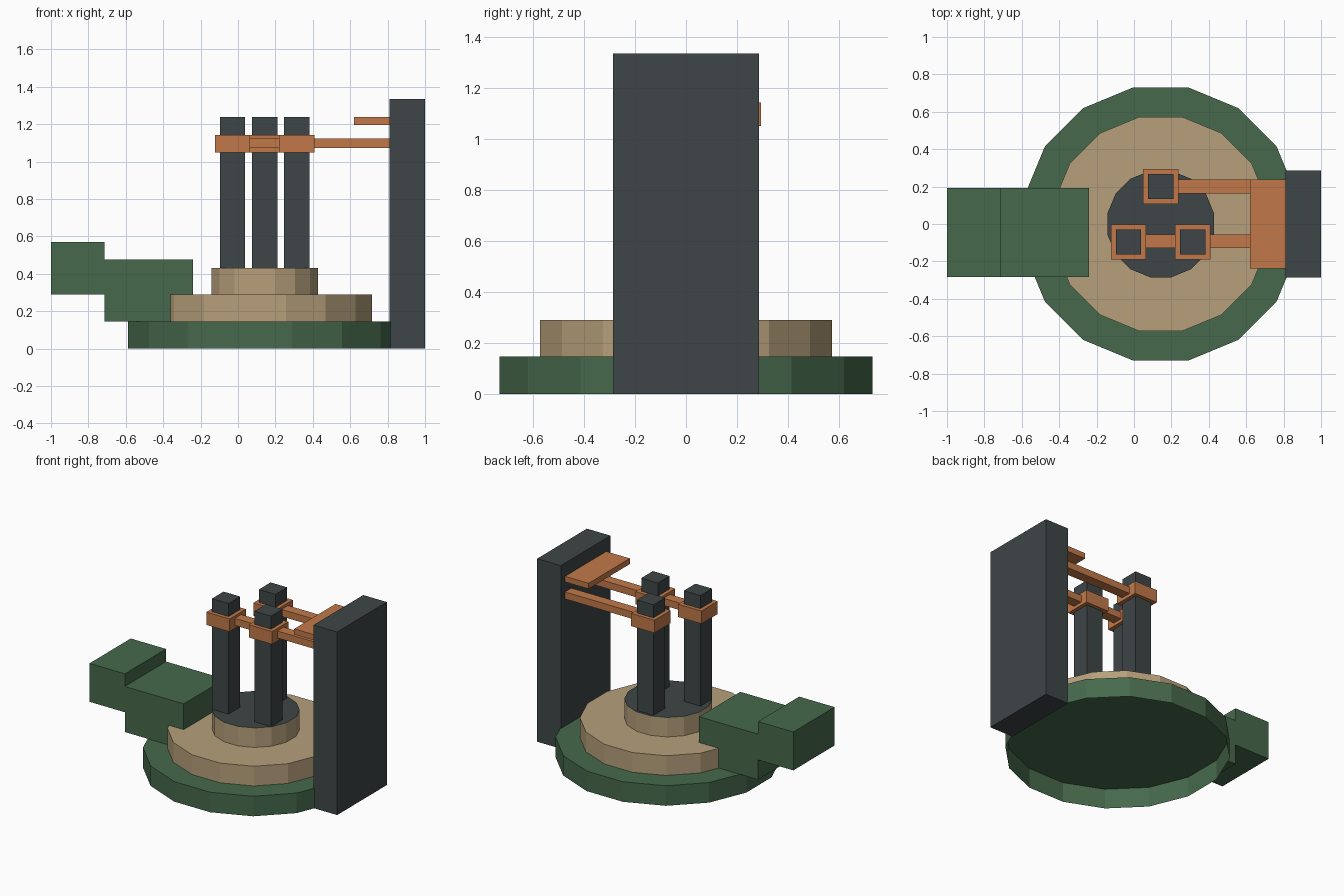
import bpy
import bmesh
import math
from mathutils import Matrix

cube = bpy.data.objects.get("Cube")
if cube:
    bpy.data.objects.remove(cube, do_unlink=True)


def material(name, rgb):
    """Flat colour from 0-255 sRGB, stored as linear."""
    lin = [((c / 255 + 0.055) / 1.055) ** 2.4 for c in rgb] + [1.0]
    mat = bpy.data.materials.new(name)
    mat.use_nodes = True
    mat.diffuse_color = lin
    mat.node_tree.nodes["Principled BSDF"].inputs["Base Color"].default_value = lin
    return mat


green = material("dark_green", (70, 105, 76))
tan = material("sand", (183, 160, 123))
charcoal = material("charcoal", (62, 70, 71))
copper = material("copper", (193, 121, 73))


def finish(name, bm, *mats):
    mesh = bpy.data.meshes.new(name)
    bm.to_mesh(mesh)
    bm.free()
    for mat in mats:
        mesh.materials.append(mat)
    obj = bpy.data.objects.new(name, mesh)
    bpy.context.collection.objects.link(obj)
    return obj


def box(name, mat, xs, ys, zs):
    """Box from its extents along each axis."""
    bm = bmesh.new()
    bmesh.ops.create_cube(bm, size=1)
    spans = (xs, ys, zs)
    for v in bm.verts:
        v.co = [(a + b) / 2 + c * (b - a) for c, (a, b) in zip(v.co, spans)]
    return finish(name, bm, mat)


CENTRE = 0.143
SIDES = 16


def tier(name, mat, apothem, z0, z1, top):
    """Sixteen-sided shell, open underneath, with a flat side toward each axis."""
    radius = apothem / math.cos(math.pi / SIDES)
    bm = bmesh.new()
    bmesh.ops.create_cone(
        bm, cap_ends=True, segments=SIDES, radius1=radius, radius2=radius,
        depth=z1 - z0,
        matrix=Matrix.Translation((CENTRE, 0, (z0 + z1) / 2))
        @ Matrix.Rotation(math.pi / SIDES, 4, "Z"))
    bm.normal_update()
    underside = [f for f in bm.faces if f.normal.z < -0.9]
    bmesh.ops.delete(bm, geom=underside, context="FACES_ONLY")
    for f in bm.faces:
        f.material_index = int(f.normal.z > 0.9)
    return finish(name, bm, mat, top)


# Stepped round base
tier("base_tier", green, 0.731, 0, 0.146, green)
tier("middle_tier", tan, 0.573, 0.146, 0.29, tan)
tier("top_tier", tan, 0.285, 0.29, 0.432, charcoal)

# Access blocks on one side
box("inner_block", green, (-0.715, -0.24), (-0.283, 0.192), (0.146, 0.478))
box("outer_block", green, (-1.0, -0.715), (-0.283, 0.192), (0.29, 0.57))

# Service tower and its shelf
box("tower", charcoal, (0.81, 1.0), (-0.286, 0.286), (0, 1.335))
box("shelf", copper, (0.62, 0.81), (-0.238, 0.237), (1.197, 1.238))

# Columns with square collars
columns = {"left_front": (0.314, -0.096), "right_front": (-0.029, -0.096),
           "back": (0.143, 0.2)}
for label, (x, y) in columns.items():
    for part, mat, r, zs in (("column", charcoal, 0.067, (0.432, 1.238)),
                             ("collar", copper, 0.094, (1.05, 1.143))):
        box(label + "_" + part, mat, (x - r, x + r), (y - r, y + r), zs)

# Arms joining the collars to the tower
for label, xs, y in (("front_link", (0.064, 0.221), -0.092),
                     ("front_arm", (0.407, 0.81), -0.092),
                     ("back_arm", (0.236, 0.81), 0.2)):
    box(label, copper, xs, (y - 0.037, y + 0.037), (1.073, 1.124))
